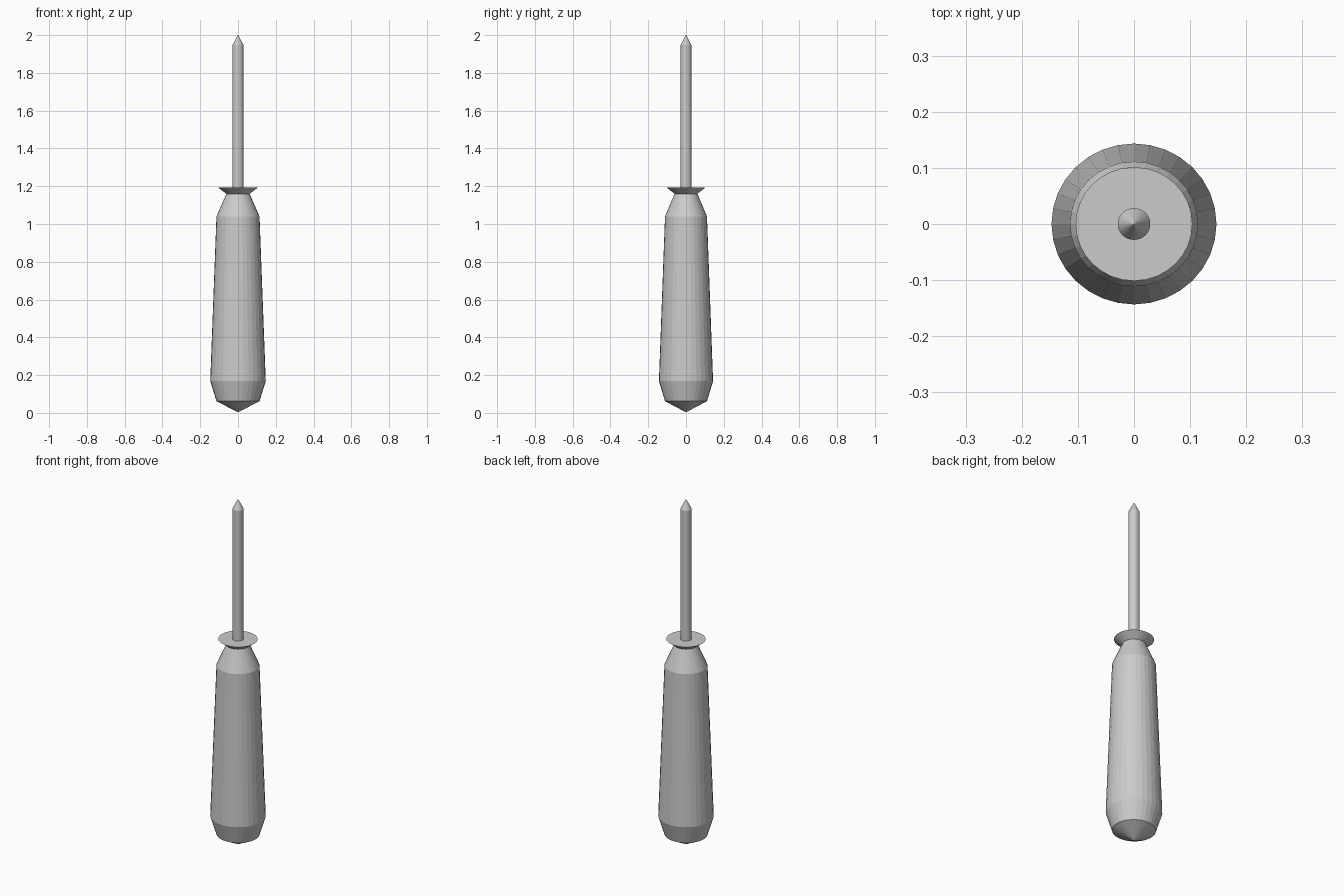
import bpy, bmesh
from math import sin, cos, pi

if "Cube" in bpy.data.objects:
    bpy.data.objects.remove(bpy.data.objects["Cube"])


def lathe(name, profile, sides=32, y_scale=0.975):
    """Revolve (radius, z) points around z; radius 0 becomes a single pole."""
    bm = bmesh.new()
    rings = []
    for r, z in profile:
        n = sides if r > 0 else 1
        rings.append([bm.verts.new((r * cos(2 * pi * i / sides),
                                    r * sin(2 * pi * i / sides) * y_scale, z))
                      for i in range(n)])
    for a, b in zip(rings, rings[1:]):
        for i in range(sides):
            j = (i + 1) % sides
            quad = [a[i % len(a)], a[j % len(a)], b[j % len(b)], b[i % len(b)]]
            bm.faces.new(list(dict.fromkeys(quad)))
    bmesh.ops.recalc_face_normals(bm, faces=bm.faces)
    mesh = bpy.data.meshes.new(name)
    bm.to_mesh(mesh)
    bm.free()
    obj = bpy.data.objects.new(name, mesh)
    bpy.context.collection.objects.link(obj)
    return obj


# One continuous surface: handle, flared collar, shaft and pointed tip
lathe("screwdriver", [
    (0, 0.003), (0.114, 0.062), (0.147, 0.168), (0.114, 1.04),   # grip
    (0.062, 1.16), (0.104, 1.192),                           # neck and collar
    (0.029, 1.192), (0.029, 1.947), (0, 2.003),                # shaft and tip
])
